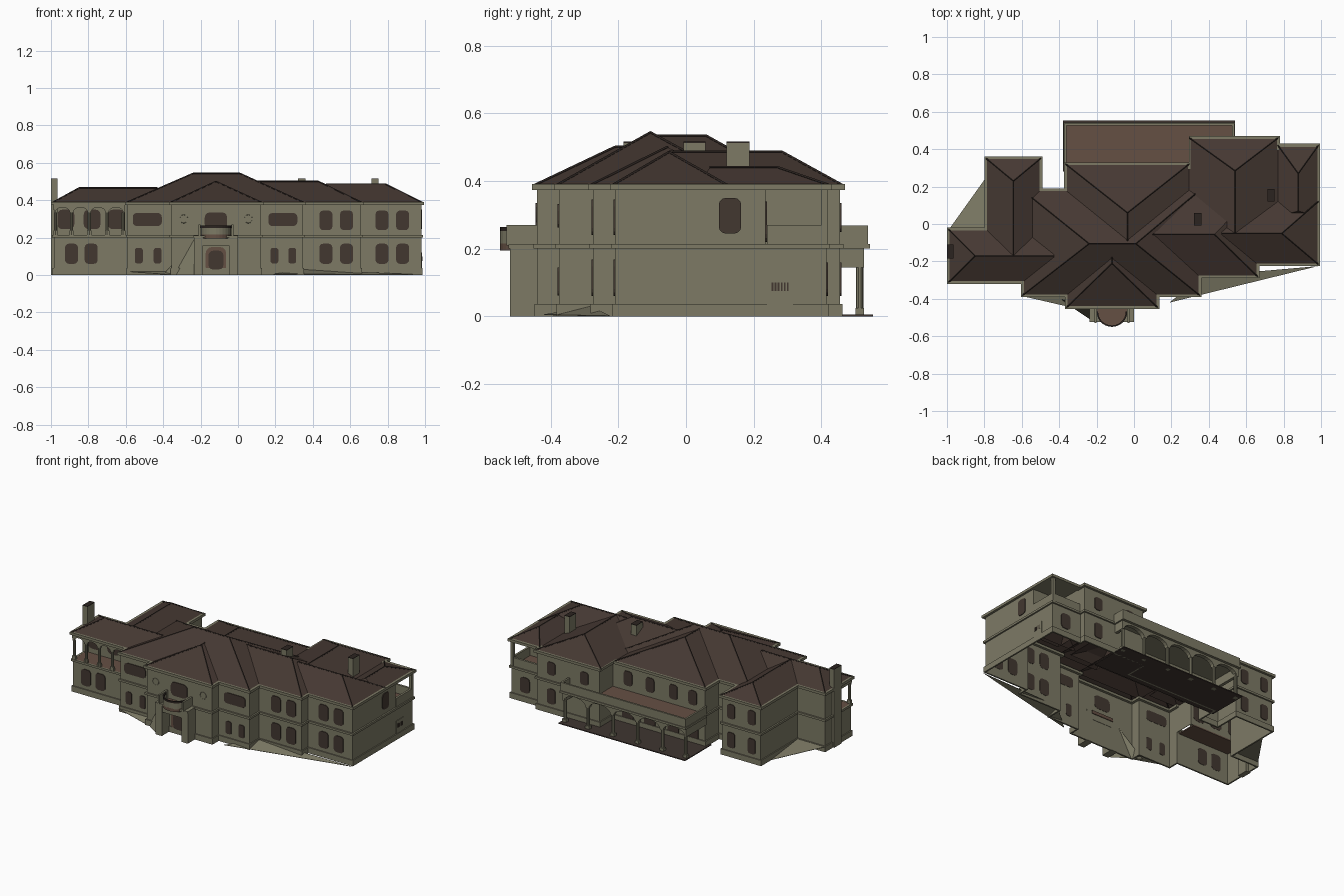
import bpy, bmesh, math
from mathutils import Vector

if "Cube" in bpy.data.objects:
    bpy.data.objects.remove(bpy.data.objects["Cube"])


def material(name, col):
    m = bpy.data.materials.new(name)
    m.diffuse_color = (*col, 1)
    m.use_nodes = True
    m.node_tree.nodes["Principled BSDF"].inputs["Base Color"].default_value = m.diffuse_color
    return m


WALL = material("olive stucco", (0.205, 0.195, 0.131))
ROOF = material("brown roof", (0.060, 0.040, 0.032))
CAP = material("dark ridge", (0.024, 0.017, 0.014))
GLASS = material("dark window", (0.055, 0.039, 0.030))
DECK = material("terracotta deck", (0.130, 0.080, 0.057))
GROUND = material("dark paving", (0.050, 0.036, 0.030))


def mesh(name, verts, faces, mat, fix=True):
    me = bpy.data.meshes.new(name)
    me.from_pydata([tuple(v) for v in verts], [], faces)
    if fix:
        bm = bmesh.new()
        bm.from_mesh(me)
        bmesh.ops.recalc_face_normals(bm, faces=bm.faces)
        bm.to_mesh(me)
        bm.free()
    me.materials.append(mat)
    ob = bpy.data.objects.new(name, me)
    bpy.context.collection.objects.link(ob)
    return ob


def prism(name, pts, vec, mat):
    n, v = len(pts), Vector(vec)
    a = [Vector(p) for p in pts]
    faces = [tuple(range(n))[::-1], tuple(range(n, 2 * n))]
    faces += [(i, (i + 1) % n, n + (i + 1) % n, n + i) for i in range(n)]
    return mesh(name, a + [p + v for p in a], faces, mat)


def box(name, x0, x1, y0, y1, z0, z1, mat=WALL):
    return prism(name, [(x0, y0, z0), (x1, y0, z0), (x1, y1, z0), (x0, y1, z0)], (0, 0, z1 - z0), mat)


def rod(name, a, b, r, sides, mat):
    a, b = Vector(a), Vector(b)
    d = (b - a).normalized()
    u = d.cross(Vector((0, 0, 1)) if abs(d.z) < 0.9 else Vector((1, 0, 0))).normalized()
    w = d.cross(u)
    ring = [a + r * (u * math.cos(t) + w * math.sin(t)) for t in (math.tau * i / sides for i in range(sides))]
    return prism(name, ring, b - a, mat)


def offset(poly, d):
    out = []
    for i, p in enumerate(poly):
        p = Vector(p)
        e = (p - Vector(poly[i - 1])).normalized()
        f = (Vector(poly[(i + 1) % len(poly)]) - p).normalized()
        out.append((p.x + d * (e.y + f.y), p.y - d * (e.x + f.x)))
    return out


def band(name, poly, d_out, d_in, z0, z1, mat=WALL):
    """Hollow ring following the footprint."""
    n = len(poly)
    o, i_ = offset(poly, d_out), offset(poly, d_in)
    verts = [(*p, z) for ring, z in ((o, z0), (o, z1), (i_, z1), (i_, z0)) for p in ring]
    faces = [(k * n + i, k * n + (i + 1) % n, (k + 1) % 4 * n + (i + 1) % n, (k + 1) % 4 * n + i)
             for k in range(4) for i in range(n)]
    return mesh(name, verts, faces, mat)


# Footprint, with upper storey cut back at two open loggias
front = [(-.605, -.39), (-.37, -.39), (-.37, -.455), (.135, -.455), (.135, -.39), (.36, -.39),
         (.36, -.29), (.67, -.29), (.67, -.225), (.995, -.225)]
back = [(.78, .47), (.295, .47), (.295, .33), (-.375, .33), (-.375, .19), (-.49, .19),
        (-.49, .36), (-.80, .36), (-.80, -.02), (-1, -.02)]
full = [(-1, -.32), (-.605, -.32)] + front + [(.995, .43), (.78, .43)] + back
upper = [(-1, -.19), (-.605, -.19)] + front + [(.995, .25), (.78, .25)] + back
band("lower_walls", full, -.015, -.018, 0, .21)
band("upper_walls", upper, -.015, -.018, .21, .385)
band("plinth", full, -.008, -.017, 0, .037)
band("belt_course", full, -.005, -.017, .2, .214)
band("eave_gutter", full, 0, -.035, .374, .391)


# Hip roofs that run into each other; capped lists the hips that show
def roof(name, x0, x1, y0, y1, along, at, s, e, z, capped=(0, 1, 2, 3, 4)):
    x0, x1, y0, y1 = x0 + .009, x1 - .009, y0 + .009, y1 - .009
    c = [(x0, y0, .388), (x1, y0, .388), (x1, y1, .388), (x0, y1, .388)]
    if along == 'x':
        v = c + [(s, at, z), (e, at, z)]
        f = [(0, 1, 5, 4), (1, 2, 5), (2, 3, 4, 5), (3, 0, 4)]
        hips = [(0, 4), (1, 5), (2, 5), (3, 4), (4, 5)]
    else:
        v = c + [(at, s, z), (at, e, z)]
        f = [(0, 1, 4), (1, 2, 5, 4), (2, 3, 5), (3, 0, 4, 5)]
        hips = [(0, 4), (1, 4), (2, 5), (3, 5), (4, 5)]
    mesh(name, v, f, ROOF, fix=False)
    for k in capped:
        rod(name + "_ridge_cap", v[hips[k][0]], v[hips[k][1]], .0045, 4, CAP)


roof("main_roof", -.605, .36, -.39, .19, 'x', -.105, -.24, .01, .543)
roof("front_gable_roof", -.37, .135, -.455, .05, 'y', -.118, -.21, -.10, .50, (0, 1, 4))
roof("rear_roof", -.375, .304, -.25, .33, 'y', -.035, -.09, .06, .533, (2, 3, 4))
roof("left_wing_roof", -1, -.37, -.32, -.02, 'x', -.17, -.85, -.43, .465, (0, 3, 4))
roof("left_rear_roof", -.80, -.49, -.25, .36, 'y', -.645, -.17, .23, .465, (2, 3, 4))
roof("right_middle_roof", .05, .67, -.29, .19, 'x', -.055, .1, .43, .50, (1, 4))
roof("right_rear_roof", .286, .78, -.2, .47, 'y', .54, -.05, .285, .485, (2, 3, 4))
roof("right_wing_roof", .4, .995, -.225, .13, 'x', -.05, .47, .79, .485, (1, 2, 4))
roof("right_corner_roof", .76, .995, .03, .43, 'y', .878, .07, .27, .44, (2, 3, 4))


# Chimneys with dark tops
def chimney(name, x0, x1, y0, y1, z0):
    box(name, x0, x1, y0, y1, z0, .513)
    box(name + "_top", x0, x1, y0, y1, .513, .516, CAP)


chimney("left_chimney", -1, -.965, -.185, -.11, 0)
chimney("rear_chimney", .715, .752, .12, .187, .38)
chimney("middle_chimney", .32, .36, -.008, .058, .38)


# Windows: thin plates with rounded corners, set through the wall so they show inside too
def window(side, u, p, z0, z1, w, mat=GLASS, name="window"):
    h, r = w / 2, min(w, z1 - z0) * .3
    pts = []
    for cu, cz, a0 in ((u + h - r, z1 - r, 0), (u - h + r, z1 - r, 90), (u - h + r, z0 + r, 180), (u + h - r, z0 + r, 270)):
        for k in range(4):
            t = math.radians(a0 + 30 * k)
            pts.append((cu + r * math.cos(t), cz + r * math.sin(t)))
    if side == 'y':
        prism(name, [(a, p - .0045, z) for a, z in pts], (0, .009, 0), mat)
    else:
        prism(name, [(p - .0045, a, z) for a, z in pts], (.009, 0, 0), mat)


for x, y in ((.47, -.275), (.58, -.275), (.77, -.21), (.88, -.21)):
    window('y', x, y, .06, .168, .07)
    window('y', x, y, .24, .345, .07)
for x in (-.89, -.785):
    window('y', x, -.305, .06, .168, .07)
for x in (-.53, -.43, .195, .29):
    window('y', x, -.375, .062, .145, .042)
for x in (-.485, .24):
    window('y', x, -.375, .262, .332, .155)
for x in (-.92, -.78, -.65):
    window('y', x, -.175, .245, .35, .09)
window('y', -.118, -.44, .245, .335, .12)
window('x', .13, .98, .245, .35, .066)
box("side_door", .978, .984, .24, .316, .037, .121)
for k in range(6):
    box("side_door_grille", .983, .986, .253 + .009 * k, .258 + .009 * k, .075, .10, GLASS)
for x in (-.72, -.57):
    window('y', x, .345, .06, .16, .055)
    window('y', x, .345, .25, .345, .055)
for x in (-.27, -.13, .04, .2):
    window('y', x, .315, .25, .345, .06)
    window('y', x, .315, .01, .15, .08, name="porch_door")
for x in (.42, .66):
    window('y', x, .455, .25, .335, .06)
window('y', .66, .455, .06, .16, .06)
window('y', .88, .415, .06, .16, .07)
window('y', .88, .235, .22, .34, .08)
for x in (-.29, .055):  # round wall medallions
    bpy.ops.mesh.primitive_torus_add(location=(x, -.44, .30), rotation=(math.pi / 2, 0, 0),
                                     major_radius=.022, minor_radius=.0015, major_segments=20, minor_segments=6)
    bpy.context.object.name = "medallion"
    bpy.context.object.data.materials.append(WALL)


# Arcades: arched panels on columns
def arcade(name, x0, x1, n, y, t, z0, spring, crown, top, r):
    w = (x1 - x0) / n
    for i in range(n):
        a, b = x0 + i * w, x0 + (i + 1) * w
        c, h = (a + b) / 2, w / 2 - r
        arc = [(c + h * math.cos(k * math.pi / 10), y, spring + (crown - spring) * math.sin(k * math.pi / 10)) for k in range(11)]
        prism(name + "_arch", [(b, y, spring)] + arc + [(a, y, spring), (a, y, top), (b, y, top)], (0, t, 0), WALL)
    for i in range(n + 1):
        x = min(max(x0 + i * w, x0 + r), x1 - r)
        rod(name + "_column", (x, y + t / 2, z0), (x, y + t / 2, spring), r, 10, WALL)
        box(name + "_base", x - r * 1.3, x + r * 1.3, y, y + t, z0, z0 + .025)


arcade("loggia", -.985, -.605, 4, -.312, .016, .212, .335, .362, .38, .009)
box("loggia_deck", -.99, -.605, -.31, -.17, .205, .213, DECK)
box("loggia_ceiling", -.99, -.605, -.31, -.17, .376, .38)
box("loggia_end_beam", -.99, -.975, -.31, -.18, .35, .38)

# Open balcony at the right rear corner
box("balcony_deck", .78, .985, .235, .42, .205, .213, DECK)
box("balcony_ceiling", .77, .985, .235, .42, .376, .38)
box("balcony_side_parapet", .968, .982, .24, .418, .21, .27)
box("balcony_rear_parapet", .77, .982, .404, .418, .21, .27)
box("balcony_post", .962, .982, .40, .42, .21, .38)

# Rear porch with roof terrace
arcade("porch", -.37, .53, 5, .50, .026, 0, .145, .19, .205, .011)
box("porch_left_beam", -.37, -.35, .31, .52, .145, .205)
box("porch_right_beam", .51, .53, .44, .52, .145, .205)
box("terrace_slab", -.378, .54, .32, .543, .2, .214)
box("terrace_deck", -.365, .528, .317, .53, .214, .218, DECK)
box("terrace_rear_parapet", -.374, .537, .526, .538, .21, .268)
box("terrace_left_parapet", -.374, -.362, .315, .53, .21, .268)
box("terrace_right_parapet", .525, .537, .455, .53, .21, .268)
box("porch_floor", -.38, .54, .28, .553, 0, .006, GROUND)

# Entrance portico with half-round balcony
for x0, x1 in ((-.235, -.19), (-.046, -.001)):
    box("portico_pier", x0, x1, -.52, -.435, 0, .2)
box("portico_lintel", -.235, -.001, -.515, -.435, .155, .2)
box("portico_cornice", -.237, .001, -.524, -.435, .2, .212)
window('y', -.118, -.442, .01, .15, .11, DECK, "door_surround")
window('y', -.118, -.443, .03, .13, .08, GLASS, "front_door")


def half_round(r):
    return [(-.118 + r * math.cos(t), -.468 + r * math.sin(t)) for t in (math.pi + math.pi * k / 14 for k in range(15))]


prism("balcony_floor", [(x, y, .195) for x, y in half_round(.081)] + [(-.037, -.43, .195), (-.199, -.43, .195)], (0, 0, .021), DECK)
prism("balcony_rail", [(x, y, .212) for x, y in half_round(.081) + half_round(.075)[::-1]], (0, 0, .04), WALL)
prism("balcony_handrail", [(x, y, .252) for x, y in half_round(.082) + half_round(.074)[::-1]], (0, 0, .012), CAP)
for x in (-.212, -.036):
    box("balcony_side_wall", x, x + .012, -.53, -.44, .21, .27)

# Sloping ground skirts around the base
for pts in ([(.19, -.42, .006), (.985, -.225, .002), (.36, -.28, .03)],
            [(-.99, -.03, .035), (-.79, -.03, .035), (-.79, .25, .002)],
            [(-.60, -.385, .02), (-.36, -.385, .02), (-.36, -.44, .002)],
            [(-.40, -.40, .002), (-.235, -.44, .19), (-.235, -.51, .002)]):
    prism("ground_skirt", pts, (0, 0, -.002), WALL)
